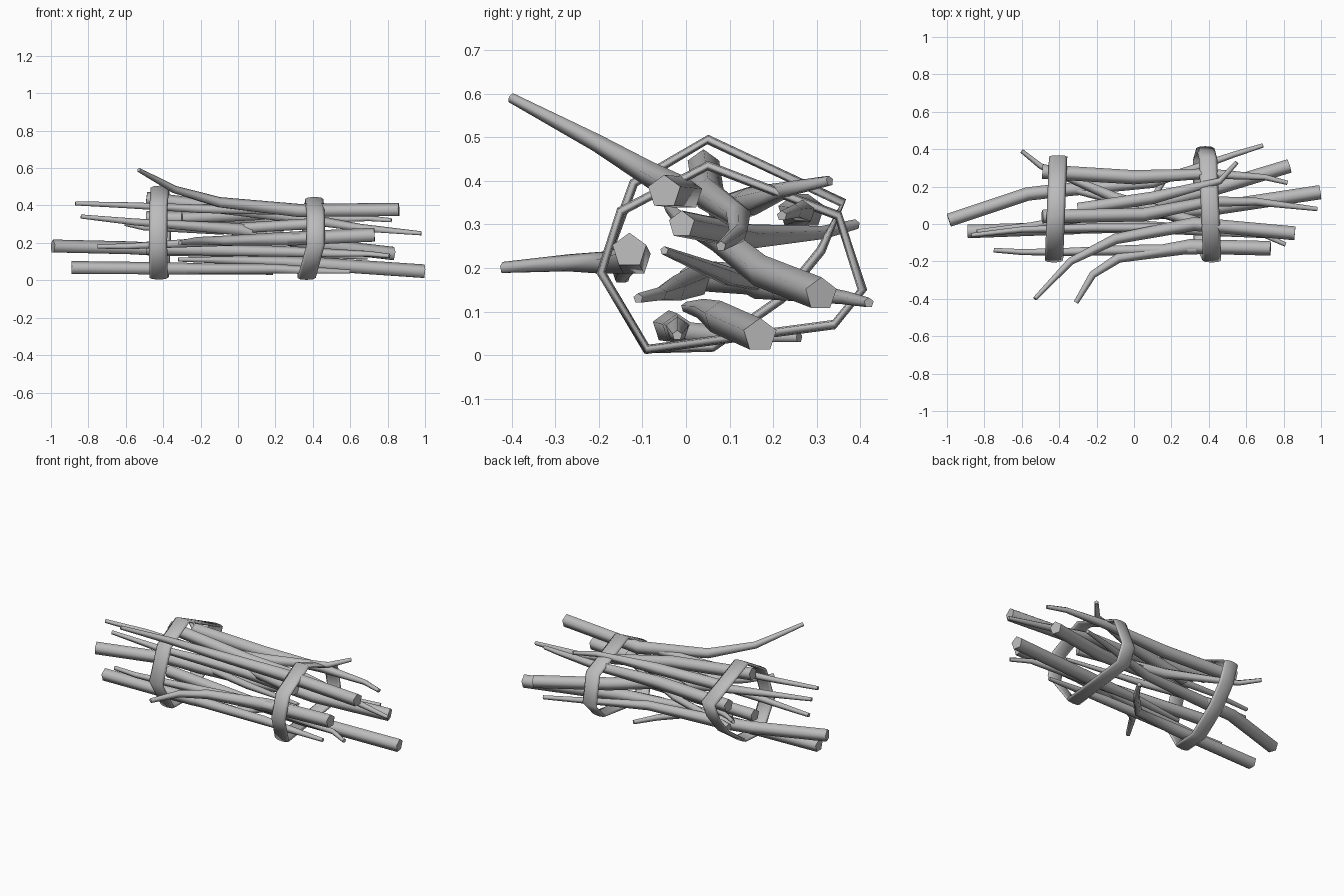
import bpy, bmesh, math
from mathutils import Vector

old = bpy.data.objects.get("Cube")
if old:
    bpy.data.objects.remove(old, do_unlink=True)

grey = bpy.data.materials.new("plain_grey")
grey.use_nodes = True
colour = (0.5, 0.5, 0.5, 1)
grey.diffuse_color = colour
grey.node_tree.nodes["Principled BSDF"].inputs["Base Color"].default_value = colour


def sweep(name, rings, closed):
    """Skin a list of vertex rings into one object."""
    bm = bmesh.new()
    loops = [[bm.verts.new(co) for co in ring] for ring in rings]
    pairs = list(zip(loops, loops[1:]))
    if closed:
        pairs.append((loops[-1], loops[0]))
    for a, b in pairs:
        for i in range(len(a)):
            j = (i + 1) % len(a)
            bm.faces.new((a[i], a[j], b[j], b[i])).smooth = True
    if not closed:
        # flat sawn ends
        bm.faces.new(loops[0])
        bm.faces.new(loops[-1])
    bmesh.ops.recalc_face_normals(bm, faces=bm.faces)
    mesh = bpy.data.meshes.new(name)
    bm.to_mesh(mesh)
    bm.free()
    mesh.materials.append(grey)
    obj = bpy.data.objects.new(name, mesh)
    bpy.context.scene.collection.objects.link(obj)


def stick(name, points, thin, thick, sides=5):
    """Five-sided branch, points in hundredths, from thin tip to thick end."""
    path = [Vector(p) / 100 for p in points]
    lengths = [0.0]
    for a, b in zip(path, path[1:]):
        lengths.append(lengths[-1] + (b - a).length)
    rings = []
    for i, p in enumerate(path):
        before = path[max(i - 1, 0)]
        after = path[min(i + 1, len(path) - 1)]
        tangent = (after - before).normalized()
        side = tangent.cross(Vector((0, 0, 1))).normalized()
        up = side.cross(tangent)
        grow = min(1, lengths[i] / lengths[-1] * 1.8)
        radius = (thin + (thick - thin) * grow) / 100
        ring = []
        for k in range(sides):
            angle = math.tau * k / sides + math.pi / 2
            ring.append(p + radius * (side * math.cos(angle) + up * math.sin(angle)))
        rings.append(ring)
    sweep(name, rings, False)


def band(name, outline, x_at, half_width=0.049, half_depth=0.011, sides=8):
    """Flattened closed strap around the bundle; outline holds y, z."""
    path = [Vector((x_at(y / 100, z / 100), y / 100, z / 100)) for y, z in outline]
    across = Vector((1, 0, 0))
    rings = []
    for i, p in enumerate(path):
        tangent = path[(i + 1) % len(path)] - path[i - 1]
        tangent.x = 0
        out = tangent.normalized().cross(across)
        ring = []
        for k in range(sides):
            angle = math.tau * k / sides
            ring.append(p + across * half_width * math.cos(angle)
                        + out * half_depth * math.sin(angle))
        rings.append(ring)
    sweep(name, rings, True)


# Long curved branches on the front side
stick("upper_curved_branch",
      [(-53, -40, 59), (-34, -20, 48.5), (-10, -8, 41.5), (32, 0, 37), (86, -5, 37.5)], 1.2, 3.9)
stick("front_curved_branch",
      [(-31, -42, 20), (-22, -27, 21), (-8, -18, 21), (30, -12, 22), (73, -13, 24)], 1.4, 4.1)

# Thick branches through the middle
stick("back_bent_branch",
      [(69, 42, 12), (53, 37, 13), (10, 22, 15), (-40, 18, 16), (-57, 16, 17), (-99, 2, 18)], 1.2, 3.8)
stick("upper_back_branch",
      [(82, 22, 32), (70, 25, 33), (40, 27, 33), (0, 25, 33), (-49, 28, 33)], 1.2, 4)
stick("top_middle_branch",
      [(98, 8, 25), (65, 12, 28), (40, 12, 32), (5, 5, 37), (-49, 4, 43.5)], 1.2, 3.8)
stick("crossing_branch",
      [(-84, -4, 34), (-55, -1, 31), (0, 8, 27), (40, 18, 19), (83, 31, 14)], 1.2, 3.9)

# Branches at the bottom
stick("bottom_right_branch",
      [(-32, 0, 11), (0, 4, 10.5), (40, 8, 8.5), (99.5, 17, 4.5)], 1.2, 4)
stick("bottom_left_branch",
      [(18, 26, 4), (10, 14, 4.5), (-2, 1, 5), (-30, -2, 6), (-89, -4, 6.5)], 1.3, 3.8)
stick("lower_front_branch",
      [(81, -11, 13), (70, -6, 14), (30, -3, 15), (-49, 2, 17)], 1.2, 3.8)

# Thin twigs
stick("bottom_twig",
      [(60, -2, 4.5), (20, -2, 6), (-30, -2, 6)], 1.2, 3.2)
stick("front_twig",
      [(-75, -14, 18), (-60, -15, 18), (-40, -15, 19), (0, -14, 21), (50, -13, 23)], 1.3, 3)
stick("top_twig",
      [(-87, -6, 41), (-60, -3, 40), (-20, -2, 38), (25, -2, 37)], 1.2, 2.5)
stick("upper_crossing_twig",
      [(55, 33, 40), (46, 23, 38), (10, 14, 35), (-30, 8, 33)], 1.2, 3.5)
stick("back_twig",
      [(-60, 39, 30), (-50, 31, 28), (-10, 14, 27), (40, -1, 30)], 1.2, 3.2)
stick("inner_twig",
      [(45, -5, 24), (0, 10, 18), (-45, 22, 16)], 1, 2.4)

# Two straps holding the bundle
band("left_strap",
     [(-9, 1.3), (-19.5, 19), (-12, 39.5), (5, 49.5), (36, 35), (31, 24), (22, 13), (6, 1.8)],
     lambda y, z: -0.42 + 0.04 * y)
band("right_strap",
     [(-9, 1.3), (-19.5, 19), (-15, 33), (5, 43.5), (35, 32), (40.5, 15), (34, 7)],
     lambda y, z: 0.36 + min(0.05, 0.25 * z) - 0.04 * y)
